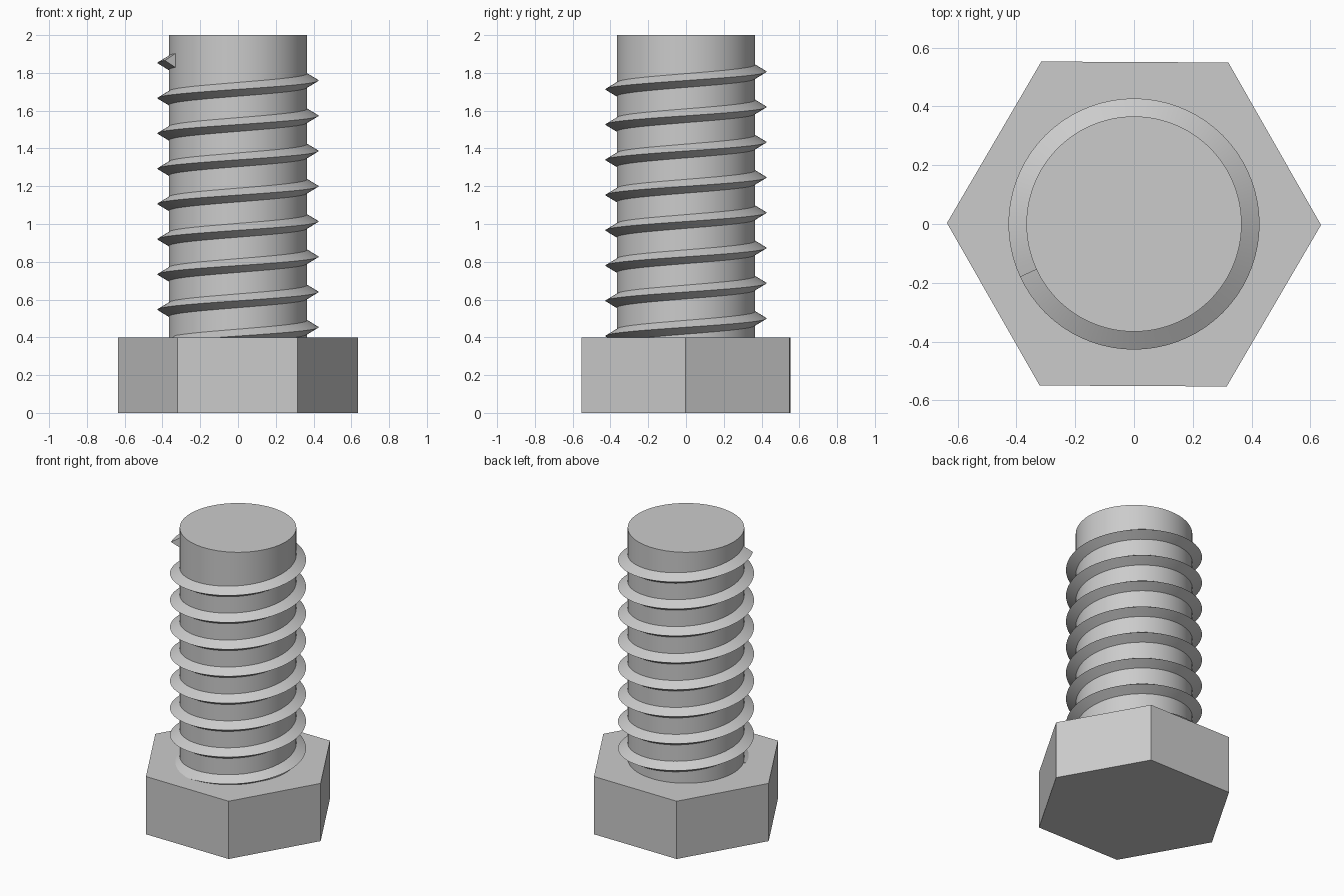
import bpy, bmesh, math

if "Cube" in bpy.data.objects:
    bpy.data.objects.remove(bpy.data.objects["Cube"])

steel = bpy.data.materials.new("steel_grey")
steel.diffuse_color = (0.6, 0.6, 0.6, 1)
steel.use_nodes = True
steel.node_tree.nodes["Principled BSDF"].inputs["Base Color"].default_value = steel.diffuse_color


def finish(obj, smooth):
    obj.data.materials.append(steel)
    if smooth:
        bpy.ops.object.select_all(action='DESELECT')
        obj.select_set(True)
        bpy.context.view_layer.objects.active = obj
        bpy.ops.object.shade_smooth_by_angle(angle=math.radians(30))


def prism(name, sides, radius, z0, z1, turn=0.0, smooth=False):
    bpy.ops.mesh.primitive_cylinder_add(vertices=sides, radius=radius, depth=z1 - z0,
                                        location=(0, 0, (z0 + z1) / 2))
    obj = bpy.context.object
    obj.name = name
    obj.rotation_euler.z = turn
    finish(obj, smooth)


# Hexagonal head (a corner points along x) and plain round shank
prism("hex_head", 6, 0.636, 0.0, 0.4, turn=math.radians(29.7))
prism("shank", 96, 0.366, 0.4, 2.0, smooth=True)

# Thread: triangular section swept up a right-handed helix
ROOT, TIP, HALF = 0.362, 0.427, 0.039
PITCH, TURNS, STEPS = 0.1866, 8, 72
END_ANGLE, END_Z = math.radians(205), 1.866
section = [(ROOT, -HALF), (TIP, 0.0), (ROOT, HALF)]

bm = bmesh.new()
rings = []
for i in range(TURNS * STEPS + 1):
    t = i / STEPS - TURNS
    a = END_ANGLE + t * math.tau
    rings.append([bm.verts.new((r * math.cos(a), r * math.sin(a), END_Z + t * PITCH + dz))
                  for r, dz in section])
for low, high in zip(rings, rings[1:]):
    for k in range(3):
        n = (k + 1) % 3
        bm.faces.new((low[k], high[k], high[n], low[n]))
bm.faces.new(rings[0])
bm.faces.new(rings[-1][::-1])
bmesh.ops.recalc_face_normals(bm, faces=bm.faces)
mesh = bpy.data.meshes.new("thread")
bm.to_mesh(mesh)
bm.free()
thread = bpy.data.objects.new("thread", mesh)
bpy.context.collection.objects.link(thread)
finish(thread, True)
